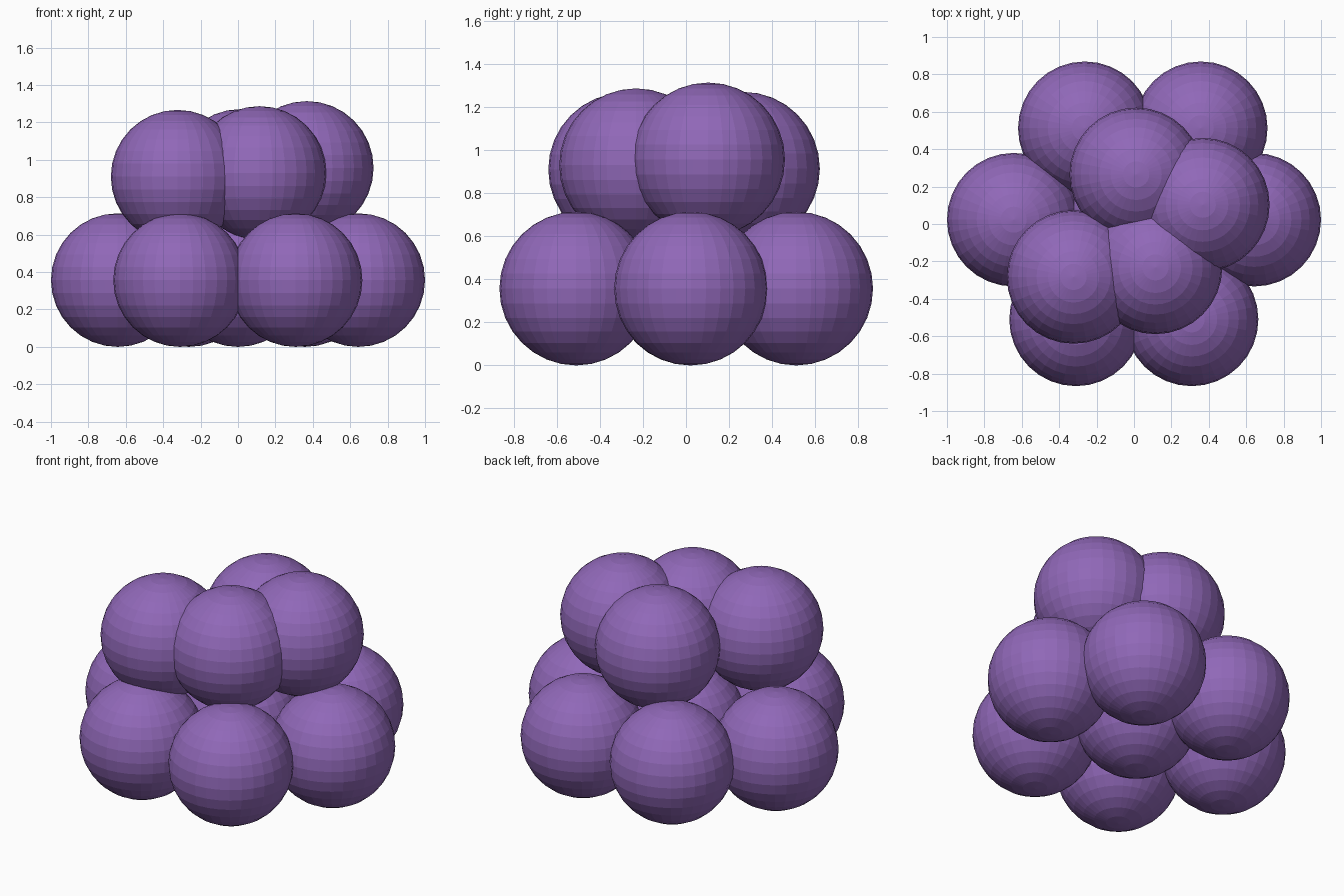
import bpy

if "Cube" in bpy.data.objects:
    bpy.data.objects.remove(bpy.data.objects["Cube"])

# One flat purple for the whole cluster
purple = bpy.data.materials.new("grape purple")
purple.diffuse_color = (0.28, 0.138, 0.48, 1)
purple.use_nodes = True
purple.node_tree.nodes["Principled BSDF"].inputs["Base Color"].default_value = purple.diffuse_color

R = 0.357  # radius of every berry


def berry(name, x, y, z):
    bpy.ops.mesh.primitive_uv_sphere_add(segments=32, ring_count=16, radius=R, location=(x, y, z))
    ob = bpy.context.object
    ob.name = name
    ob.data.materials.append(purple)


# Bottom layer: six around one, resting on the ground
bottom = [
    ("bottom_centre", 0.0, 0.02),
    ("bottom_left", -0.643, 0.023),
    ("bottom_right", 0.643, 0.023),
    ("bottom_front_left", -0.31, -0.51),
    ("bottom_front_right", 0.308, -0.51),
    ("bottom_back_left", -0.263, 0.512),
    ("bottom_back_right", 0.357, 0.512),
]
for name, x, y in bottom:
    berry(name + "_berry", x, y, R)

# Top layer: four loosely stacked berries at slightly different heights
top = [
    ("top_left", -0.323, -0.283, 0.91),
    ("top_front", 0.115, -0.232, 0.93),
    ("top_right", 0.368, 0.103, 0.957),
    ("top_back", 0.012, 0.265, 0.914),
]
for name, x, y, z in top:
    berry(name + "_berry", x, y, z)
